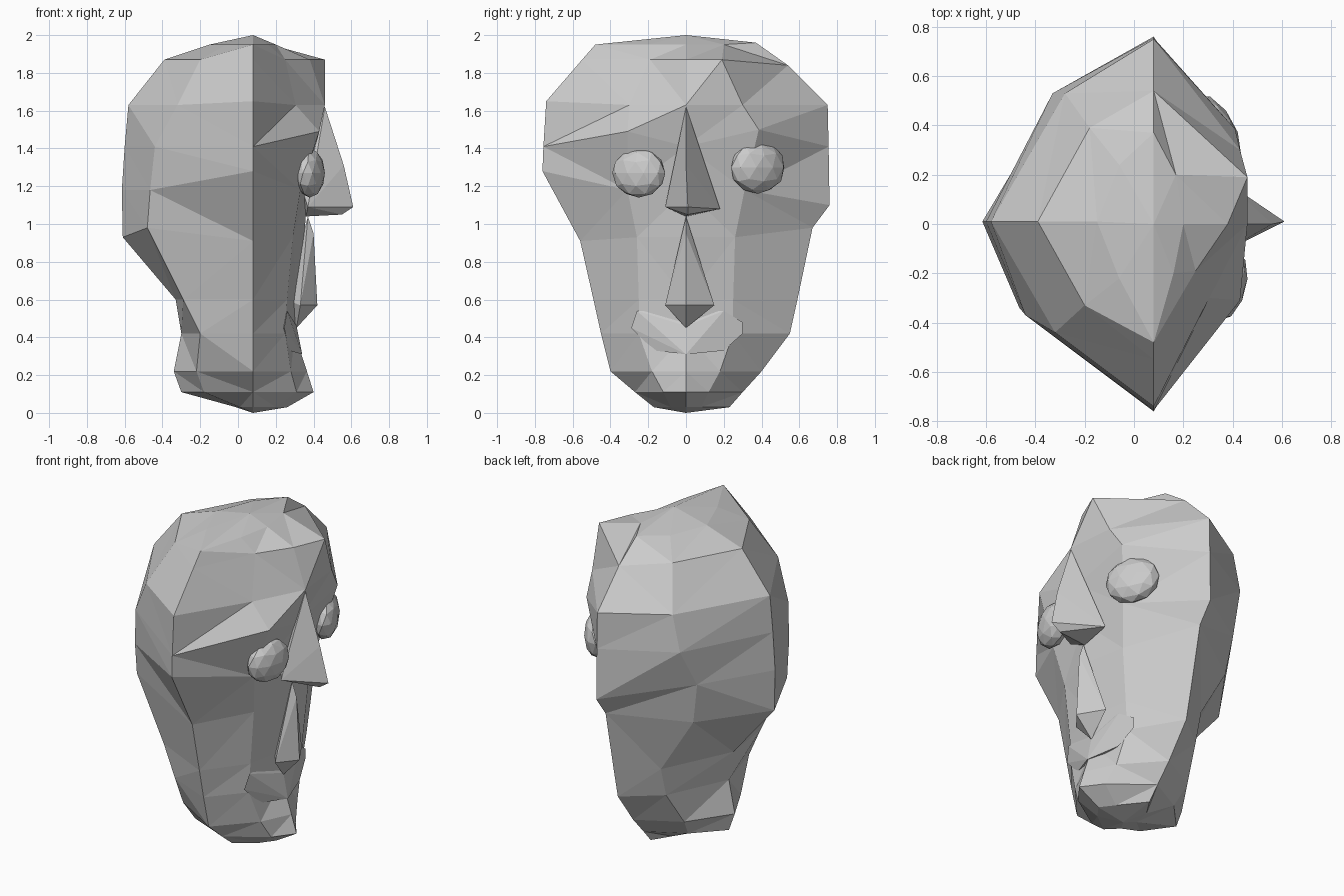
import bpy, bmesh


def finish(bm, name):
    bmesh.ops.recalc_face_normals(bm, faces=bm.faces)
    me = bpy.data.meshes.new(name)
    bm.to_mesh(me)
    bm.free()
    ob = bpy.data.objects.new(name, me)
    bpy.context.collection.objects.link(ob)
    return ob


def hull(name, pts):
    bm = bmesh.new()
    for p in pts:
        bm.verts.new(p)
    res = bmesh.ops.convex_hull(bm, input=bm.verts)
    junk = [g for g in res["geom_interior"] if isinstance(g, bmesh.types.BMVert)]
    if junk:
        bmesh.ops.delete(bm, geom=junk, context='VERTS')
    return finish(bm, name)


# Head: stacked eight-sided sections; the face looks towards +x
# z, back x, rear corner x y, rim y left/right, cheek x left/right, cheek y, mid front x
rows = [
    (1.95, -.15, -.06, .22, .48, .37, .16, .17, .20, .20),
    (1.87, -.39, -.20, .33, .55, .54, .25, .46, .19, .38),
    (1.63, -.58, -.32, .44, .74, .75, .305, .43, .30, .46),
    (1.41, -.60, -.44, .37, .755, .755, .43, .41, .33, .41),
    (1.18, -.615, -.465, .34, .76, .76, .33, .34, .31, .37),
    (.93, -.61, -.48, .30, .56, .67, .29, .30, .26, .35),
    (.60, -.33, -.29, .31, .49, .59, .26, .27, .25, .31),
    (.42, -.30, -.20, .33, .45, .55, .25, .26, .25, .30),
    (.22, -.34, -.22, .22, .40, .40, .28, .28, .18, .365),
    (.11, -.30, -.18, .16, .27, .30, .31, .31, .12, .40),
    (.03, -.01, .01, .10, .17, .23, .20, .20, .08, .26),
]
# Rear corner on the other side, which is a little fuller
rear = [(-.06, .24), (-.18, .39), (-.28, .53), (-.33, .53), (-.37, .42),
        (-.33, .40), (-.13, .43), (-.13, .38), (-.17, .26), (-.14, .18), (.01, .12)]
bm = bmesh.new()
rings = []
for (z, xb, xc, yc, yl, yr, fl, fr, yf, xm), (xr, y2) in zip(rows, rear):
    sec = [(xb, .01), (xc, -yc), (.08, -yl), (fl, -yf), (xm, 0),
           (fr, yf), (.08, yr), (xr, y2)]
    rings.append([bm.verts.new((x, y, z)) for x, y in sec])
# Uneven heights: brows, temples and jaw
for row, side, z in ((0, 6, 1.96), (1, 6, 1.84), (2, 2, 1.65), (3, 3, 1.49), (3, 5, 1.5),
                     (4, 2, 1.28), (4, 6, 1.10), (5, 2, .91), (5, 6, .98), (5, 1, .98)):
    rings[row][side].co.z = z
rings[3][5].co.y = .385
rings[3][3].co.y = -.31
top, base = bm.verts.new((.08, 0, 2)), bm.verts.new((.08, 0, 0))
for i in range(8):
    j = (i + 1) % 8
    bm.faces.new((top, rings[0][i], rings[0][j]))
    bm.faces.new((base, rings[-1][j], rings[-1][i]))
    for a, b in zip(rings, rings[1:]):
        bm.faces.new((a[i], b[i], b[j], a[j]))
bmesh.ops.triangulate(bm, faces=bm.faces, quad_method='SHORT_EDGE')
finish(bm, "head")

# Nose: long wedge with an undercut tip
hull("nose", [(.46, 0, 1.62), (.56, 0, 1.31), (.61, .01, 1.09), (.55, .01, 1.05),
              (.37, -.11, 1.09), (.36, .18, 1.08), (.36, 0, 1.04), (.30, 0, 1.3)])

# Upper lip: tall narrow pyramid below the nose
hull("upper_lip", [(.37, 0, 1.04), (.40, 0, .95), (.42, 0, .57), (.33, -.11, .57),
                   (.33, .15, .57), (.31, 0, .45), (.25, 0, .6)])

# Lower lip: shallow mound around the mouth
hull("lower_lip", [(.26, -.26, .54), (.245, -.29, .45), (.27, -.17, .33), (.31, 0, .46),
                   (.28, .20, .33), (.25, .30, .42), (.25, .30, .48), (.28, .2, .54),
                   (.34, 0, .31), (.20, 0, .44)])

# Eyes: flattened icospheres lying on the face
for name, loc, size, turn in (("left_eye", (.38, -.25, 1.27), (.075, .145, .13), -.25),
                              ("right_eye", (.33, .38, 1.30), (.08, .16, .14), .5)):
    bpy.ops.mesh.primitive_ico_sphere_add(subdivisions=2, radius=1, location=loc,
                                          rotation=(0, 0, turn))
    eye = bpy.context.object
    eye.name = name
    eye.scale = size
